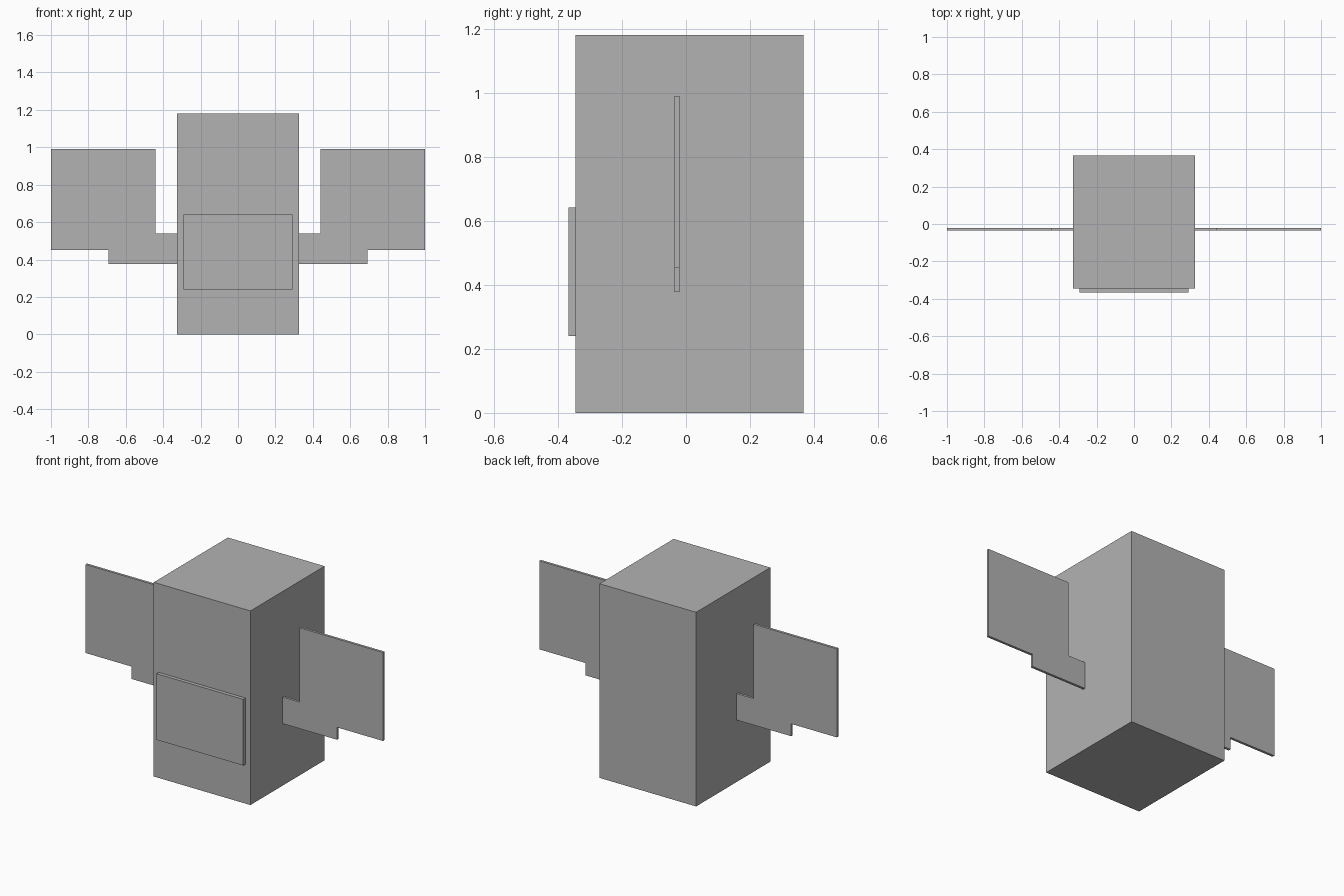
import bpy, bmesh

if "Cube" in bpy.data.objects:
    bpy.data.objects.remove(bpy.data.objects["Cube"])

grey = bpy.data.materials.new("mid_grey")
grey.diffuse_color = (0.45, 0.45, 0.45, 1)
grey.use_nodes = True
grey.node_tree.nodes["Principled BSDF"].inputs["Base Color"].default_value = grey.diffuse_color


def extrude_profile(name, profile, y0, y1):
    """Extrude an x-z outline from y0 to y1."""
    bm = bmesh.new()
    face = bm.faces.new([bm.verts.new((x, y0, z)) for x, z in profile])
    ext = bmesh.ops.extrude_face_region(bm, geom=[face])
    verts = [g for g in ext["geom"] if isinstance(g, bmesh.types.BMVert)]
    bmesh.ops.translate(bm, verts=verts, vec=(0, y1 - y0, 0))
    bmesh.ops.recalc_face_normals(bm, faces=bm.faces)
    mesh = bpy.data.meshes.new(name)
    bm.to_mesh(mesh)
    bm.free()
    mesh.materials.append(grey)
    obj = bpy.data.objects.new(name, mesh)
    bpy.context.collection.objects.link(obj)
    return obj


def rect(x, z0, z1):
    return [(-x, z0), (x, z0), (x, z1), (-x, z1)]


# Main block and the raised panel on its front
extrude_profile("body", rect(0.325, 0, 1.18), -0.345, 0.367)
extrude_profile("front_panel", rect(0.292, 0.24, 0.642), -0.367, -0.345)

# Thin side arms: a short bracket carrying a tall plate
arm = [(0.325, 0.377), (0.692, 0.377), (0.692, 0.452), (1.0, 0.452),
       (1.0, 0.99), (0.44, 0.99), (0.44, 0.538), (0.325, 0.538)]
for side, name in ((1, "right_arm"), (-1, "left_arm")):
    extrude_profile(name, [(side * x, z) for x, z in arm], -0.036, -0.021)
